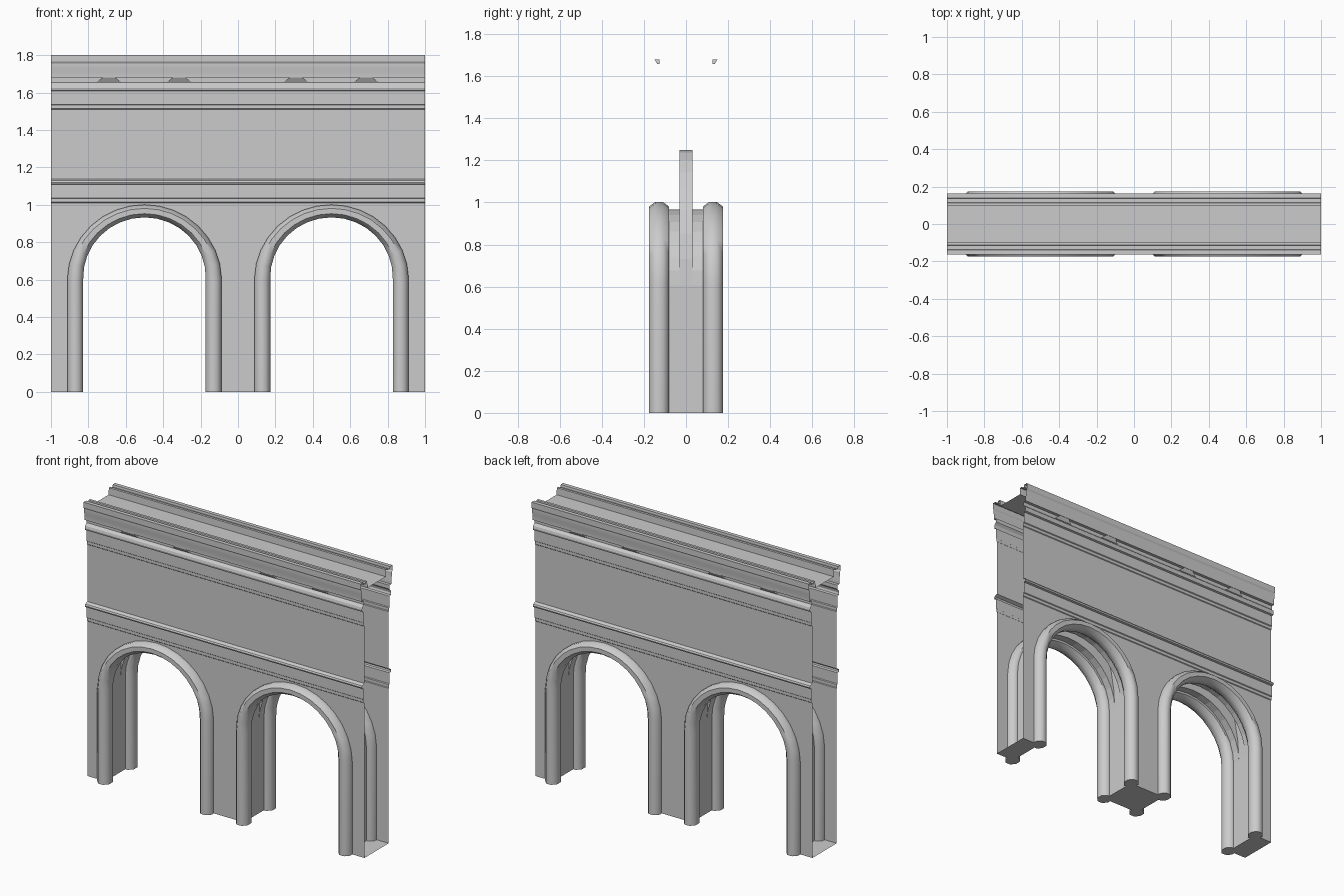
import bpy, bmesh, math

if "Cube" in bpy.data.objects:
    bpy.data.objects.remove(bpy.data.objects["Cube"], do_unlink=True)

stone = bpy.data.materials.new("grey stone")
stone.use_nodes = True
GREY = (0.6, 0.6, 0.6, 1)
stone.diffuse_color = GREY
stone.node_tree.nodes["Principled BSDF"].inputs["Base Color"].default_value = GREY

WALL = 0.125       # half thickness of the wall
SPRING = 0.605     # height where the arches begin
RADIUS = 0.37      # half width of an arch
RISE = 0.362
STEPS = 16
CENTRES = (-0.5, 0.5)


def finish(bm, name, smooth=None):
    bmesh.ops.remove_doubles(bm, verts=bm.verts[:], dist=0.0001)
    mesh = bpy.data.meshes.new(name)
    bm.to_mesh(mesh)
    bm.free()
    mesh.materials.append(stone)
    obj = bpy.data.objects.new(name, mesh)
    bpy.context.collection.objects.link(obj)
    if smooth:
        bpy.ops.object.select_all(action='DESELECT')
        obj.select_set(True)
        bpy.context.view_layer.objects.active = obj
        bpy.ops.object.shade_smooth_by_angle(angle=math.radians(smooth))
    return obj


def loft(bm, rows, closed=False):
    """Join rows of points with quads."""
    grid = [[bm.verts.new(p) for p in row] for row in rows]
    n = len(rows[0])
    for a, b in zip(grid, grid[1:]):
        for i in range(n if closed else n - 1):
            j = (i + 1) % n
            bm.faces.new((a[i], a[j], b[j], b[i]))
    return grid


def arch_angles():
    return [math.pi * (1 - i / STEPS) for i in range(STEPS + 1)]


def arch_path(cx, rise):
    """Left foot, half ellipse, right foot."""
    arc = [(cx + RADIUS * math.cos(t), SPRING + rise * math.sin(t)) for t in arch_angles()]
    return [(cx - RADIUS, 0)] + arc + [(cx + RADIUS, 0)]


# Pierced lower walls, front and back
for side, name in ((-1, "front_arcade_wall"), (1, "back_arcade_wall")):
    bm = bmesh.new()
    outline = [(-1, 0)]
    for cx in CENTRES:
        outline += arch_path(cx, RISE)
    outline += [(1, 0), (1, 1.01), (-1, 1.01)]
    face = bm.faces.new([bm.verts.new((x, side * WALL, z)) for x, z in outline])
    if face.normal.dot((0, side, 0)) < 0:
        face.normal_flip()
    bm.normal_update()
    if face.normal.y * side < 0:
        face.normal_flip()
    finish(bm, name)

# Upper wall, mouldings, cornice and deck as one profile run along x
profile = [
    (WALL, 1.01), (0.129, 1.014), (0.129, 1.033), (0.134, 1.037),
    (0.134, 1.108), (0.148, 1.111), (0.151, 1.12), (0.146, 1.129), (WALL, 1.138),
    (WALL, 1.51), (0.129, 1.514), (0.129, 1.533), (0.134, 1.537),
    (0.134, 1.608), (0.146, 1.612), (0.15, 1.625), (0.146, 1.64), (0.132, 1.655),
    (0.132, 1.68), (0.152, 1.68), (0.152, 1.71), (0.157, 1.73),
    (0.157, 1.755), (0.163, 1.765), (0.163, 1.8),
    (0.138, 1.8), (0.136, 1.785), (0.115, 1.785), (0.113, 1.795),
    (0.097, 1.795), (0.095, 1.75),
]
section = [(-y, z) for y, z in profile] + profile[::-1]
bm = bmesh.new()
loft(bm, [[(x, y, z) for y, z in section] for x in (1, -1)])
finish(bm, "upper_wall_and_cornice", 25)

# Arch linings with a raised slot along the middle
for cx in CENTRES:
    bm = bmesh.new()
    rows = []
    for (x, low), (_, high) in zip(arch_path(cx, RISE), arch_path(cx, 0.645)):
        rows.append([(x, -WALL, low), (x, -0.03, low), (x, -0.03, high),
                     (x, 0.03, high), (x, 0.03, low), (x, WALL, low)])
    loft(bm, rows)
    bmesh.ops.dissolve_degenerate(bm, dist=0.0001, edges=bm.edges[:])
    finish(bm, "arch_lining")

# Rounded mouldings around each arch
for cx in CENTRES:
    for side in (-1, 1):
        bm = bmesh.new()
        angles = arch_angles()
        rows = []
        for (x, z), t in zip(arch_path(cx, RISE), [math.pi] + angles + [0]):
            across = (0.0425 - 0.0085 * math.sin(t)) / math.cos(math.pi / 8)
            deep = 0.047 / math.cos(math.pi / 8)
            ring = []
            for k in range(8):
                a = (k + 0.5) * math.pi / 4
                r = across * math.cos(a)
                ring.append((x + r * math.cos(t), side * 0.128 + deep * math.sin(a),
                             z + r * math.sin(t)))
            rows.append(ring)
        grid = loft(bm, rows, closed=True)
        bm.faces.new(grid[0])
        bm.faces.new(grid[-1])
        bmesh.ops.recalc_face_normals(bm, faces=bm.faces[:])
        finish(bm, "arch_moulding", 50)

# Undersides of the three piers
bm = bmesh.new()
inner = 0.5 - RADIUS
outer = 0.5 + RADIUS
for x0, x1 in ((-1, -outer), (-inner, inner), (outer, 1)):
    bm.faces.new([bm.verts.new(p) for p in
                  ((x0, -WALL, 0), (x0, WALL, 0), (x1, WALL, 0), (x1, -WALL, 0))])
finish(bm, "pier_bases")

# Small blocks under the cornice
for side in (-1, 1):
    for x in (-0.69, -0.315, 0.31, 0.685):
        bm = bmesh.new()
        bmesh.ops.create_cube(bm, size=2)
        for v in bm.verts:
            top = v.co.z > 0
            v.co.x = x + v.co.x * (0.035 if top else 0.065)
            depth = 0.125 if v.co.y < 0 else (0.15 if top else 0.136)
            v.co.y = side * depth
            v.co.z = 1.68 if top else 1.657
        bmesh.ops.recalc_face_normals(bm, faces=bm.faces[:])
        finish(bm, "cornice_block")
